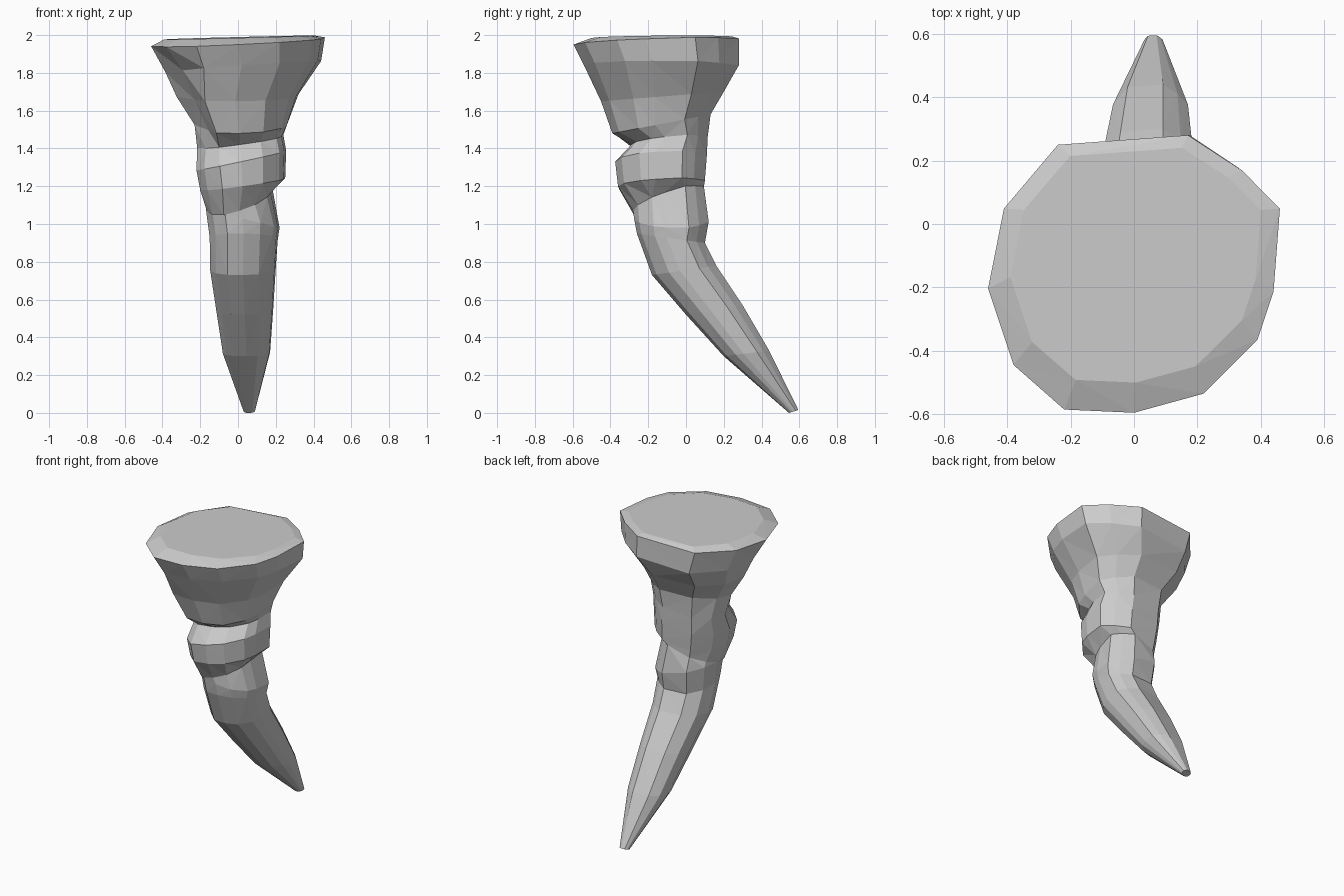
import bpy, bmesh

# Irregular twelve-sided plan of the flared top, reused for every section
PLAN = [(-.24, .25), (.17, .28), (.34, .17), (.46, .05), (.44, -.21), (.39, -.36),
        (.22, -.53), (0, -.59), (-.22, -.58), (-.38, -.44), (-.46, -.2), (-.41, .05)]
# x min, x max, front y, front z, back y, back z, sideways tilt, front-left dent
SECTIONS = [
    (-.39, .40, -.50, 1.985, .24, 1.99, .02, 0),
    (-.46, .46, -.595, 1.95, .28, 1.975, .04, 0),
    (-.40, .44, -.54, 1.84, .28, 1.83, .06, .10),
    (-.35, .32, -.45, 1.65, .20, 1.70, 0, .22),
    (-.25, .27, -.39, 1.48, .13, 1.58, 0, .22),
    (-.22, .24, -.29, 1.42, .115, 1.45, .06, .05),
    (-.22, .255, -.375, 1.33, .11, 1.34, .10, 0),
    (-.20, .25, -.36, 1.20, .10, 1.22, .06, 0),
    (-.165, .18, -.28, 1.07, .095, 1.18, .10, 0),
    (-.17, .22, -.275, 1.03, .12, 1.03, -.10, 0),
    (-.15, .21, -.26, .95, .10, .90, 0, 0),
    (-.147, .20, -.18, .73, .16, .78, 0, 0),
    (-.115, .187, 0, .52, .30, .57, 0, 0),
    (-.08, .17, .20, .30, .44, .33, 0, 0),
    (.03, .09, .545, 0, .595, .015, 0, 0),
]


def ring(bm, s):
    x0, x1, yf, zf, yb, zb, tilt, dent = s
    verts = []
    for i, (px, py) in enumerate(PLAN):
        u, v = (px + .46) / .92, (py + .59) / .87
        k = dent if i == 9 else dent * .35 if i == 10 else 0
        u2, v2 = u + (.5 - u) * k, v + (.5 - v) * k
        verts.append(bm.verts.new((x0 + (x1 - x0) * u2, yf + (yb - yf) * v2,
                                   zf + (zb - zf) * v + tilt * (u - .5))))
    return verts


# Curved, tapering stem with flared top and knotted waist
bm = bmesh.new()
rings = [ring(bm, s) for s in SECTIONS]
n = len(PLAN)
for a, b in zip(rings, rings[1:]):
    for i in range(n):
        j = (i + 1) % n
        bm.faces.new((a[i], a[j], b[j], b[i]))
bm.faces.new(rings[0])
bm.faces.new(rings[-1])
bmesh.ops.triangulate(bm, faces=bm.faces[:])
bmesh.ops.recalc_face_normals(bm, faces=bm.faces[:])
mesh = bpy.data.meshes.new("curved_spike")
bm.to_mesh(mesh)
bm.free()
bpy.context.collection.objects.link(bpy.data.objects.new("curved_spike", mesh))
